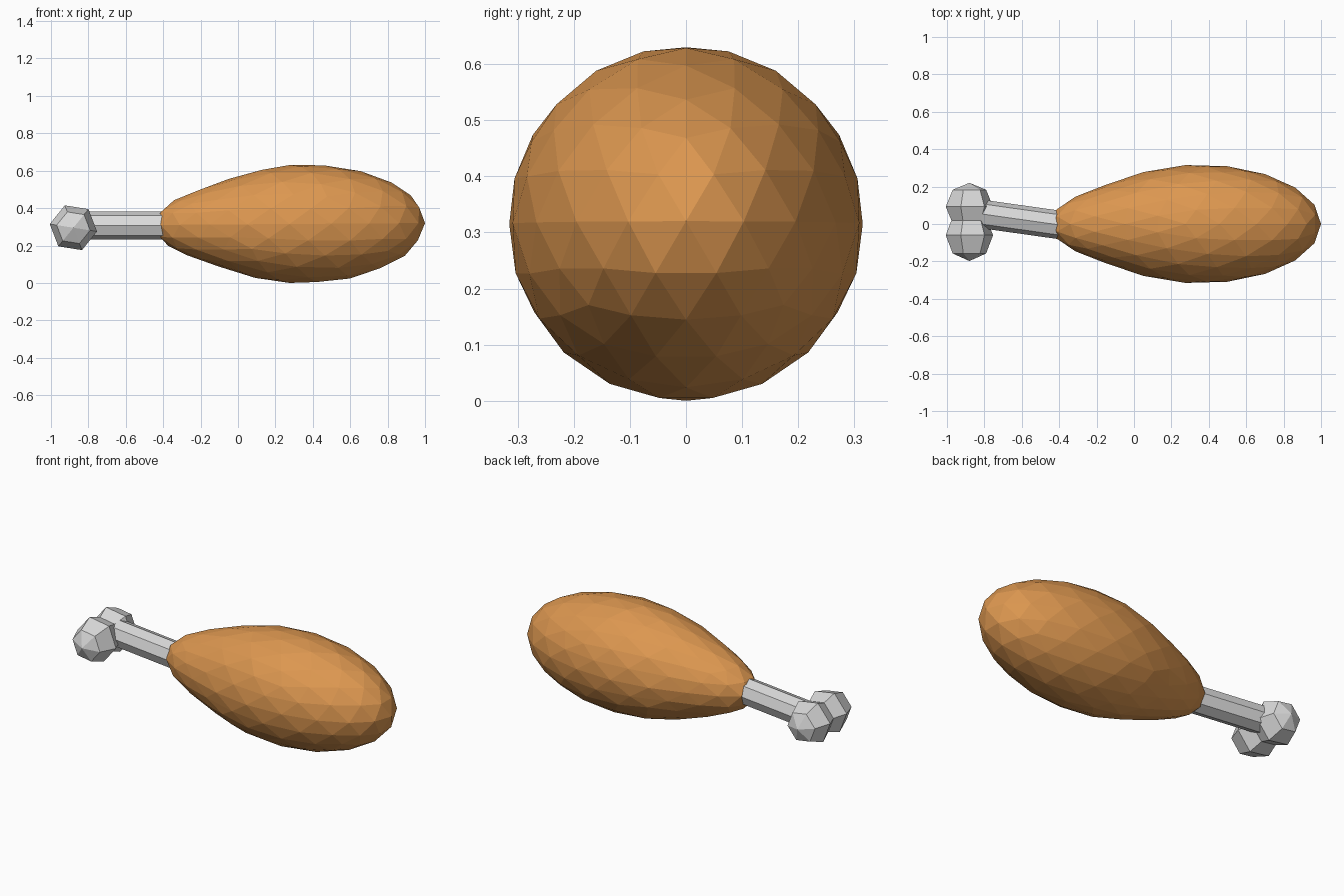
import bpy, math

if "Cube" in bpy.data.objects:
    bpy.data.objects.remove(bpy.data.objects["Cube"])


def material(name, color):
    m = bpy.data.materials.new(name)
    m.diffuse_color = (*color, 1)
    m.use_nodes = True
    m.node_tree.nodes["Principled BSDF"].inputs["Base Color"].default_value = m.diffuse_color
    return m


def finish(name, mat):
    ob = bpy.context.object
    ob.name = name
    ob.data.materials.append(mat)
    return ob


def interp(table, x):
    for (x0, y0), (x1, y1) in zip(table, table[1:]):
        if x <= x1:
            return y0 + (y1 - y0) * (x - x0) / (x1 - x0)
    return table[-1][1]


roast = material("roasted_brown", (0.72, 0.31, 0.08))
ivory = material("pale_bone", (0.70, 0.70, 0.70))

# Meat: a faceted ball stretched along x, slimmed toward the bone
bpy.ops.mesh.primitive_ico_sphere_add(subdivisions=3, radius=1)
meat = finish("meat", roast)
taper = [(-1, 0.80), (-0.75, 0.79), (-0.5, 0.84), (-0.3, 0.93), (0, 1.0), (0.4, 1.04), (1, 1.06)]
for v in meat.data.vertices:
    u, y, z = v.co
    s = 0.315 * interp(taper, u)
    v.co = (0.275 + 0.725 * u, y * s, 0.315 + 0.005 * u + z * s)

# Bone shaft: eight-sided rod running into the meat
bpy.ops.mesh.primitive_cylinder_add(vertices=8, radius=0.076, depth=0.55,
                                    location=(-0.575, 0.02, 0.307),
                                    rotation=(0, math.pi / 2, 0))
shaft = finish("bone_shaft", ivory)
shaft.rotation_euler = (math.radians(8), math.pi / 2, 0)

# Bone knobs: two six-sided balls side by side, poles facing sideways
for name, y, depth in (("bone_knob_front", -0.06, 0.138), ("bone_knob_back", 0.093, 0.127)):
    bpy.ops.mesh.primitive_uv_sphere_add(segments=6, ring_count=4, radius=1,
                                         location=(-0.88, y, 0.295))
    knob = finish(name, ivory)
    knob.scale = (0.128, 0.128, depth)
    knob.rotation_mode = 'XYZ'
    knob.rotation_euler = (math.pi / 2, math.radians(0), 0)
    # turn the hexagon about its own pole
    a = math.radians(21)
    for v in knob.data.vertices:
        x, t, z = v.co
        v.co = (x * math.cos(a) - t * math.sin(a), x * math.sin(a) + t * math.cos(a), z)
